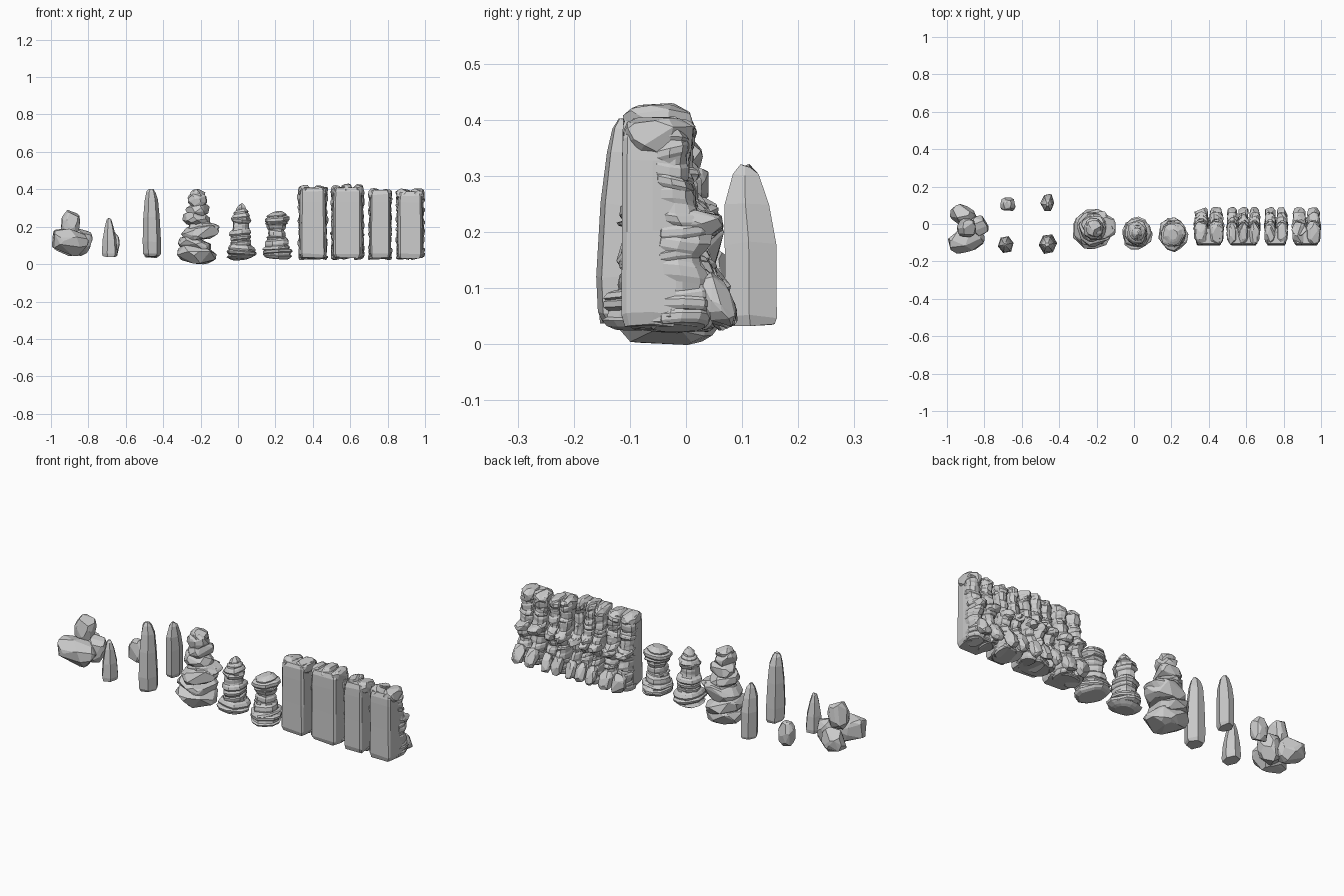
import bpy, bmesh, random
from math import sin, cos, tau, radians
from mathutils import Vector, Euler

if "Cube" in bpy.data.objects:
    bpy.data.objects.remove(bpy.data.objects["Cube"])


def finish(name, bm):
    bmesh.ops.recalc_face_normals(bm, faces=bm.faces[:])
    me = bpy.data.meshes.new(name)
    bm.to_mesh(me)
    bm.free()
    ob = bpy.data.objects.new(name, me)
    bpy.context.collection.objects.link(ob)
    return ob


def loft(name, rings):
    """Skin a list of equal-length point rings and cap both ends."""
    bm = bmesh.new()
    vs = [[bm.verts.new(p) for p in r] for r in rings]
    n = len(vs[0])
    for a, b in zip(vs, vs[1:]):
        for i in range(n):
            j = (i + 1) % n
            bm.faces.new((a[i], a[j], b[j], b[i]))
    bm.faces.new(vs[0][::-1])
    bm.faces.new(vs[-1])
    return finish(name, bm)


def boulder(name, lo, hi, seed, rot=(0, 0, 0), pts=40):
    """Faceted convex rock filling the box lo..hi (before rotation)."""
    rnd = random.Random(seed)
    raw = []
    for _ in range(pts):
        d = Vector((rnd.gauss(0, 1), rnd.gauss(0, 1), rnd.gauss(0, 1))).normalized()
        raw.append([(abs(c) ** 0.8) * (1 if c > 0 else -1) for c in d])
    mn = [min(p[k] for p in raw) for k in range(3)]
    mx = [max(p[k] for p in raw) for k in range(3)]
    e = Euler([radians(a) for a in rot])
    c = (Vector(lo) + Vector(hi)) / 2
    bm = bmesh.new()
    for p in raw:
        v = Vector([((p[k] - mn[k]) / (mx[k] - mn[k]) - .5) * (hi[k] - lo[k]) for k in range(3)])
        v.rotate(e)
        bm.verts.new(c + v)
    res = bmesh.ops.convex_hull(bm, input=bm.verts[:])
    junk = [g for g in res["geom_interior"] if isinstance(g, bmesh.types.BMVert)]
    bmesh.ops.delete(bm, geom=junk, context='VERTS')
    bmesh.ops.dissolve_limit(bm, angle_limit=radians(14), verts=bm.verts[:], edges=bm.edges[:])
    return finish(name, bm)


def sample(prof, z):
    for a, b in zip(prof, prof[1:]):
        if z <= b[0]:
            t = (z - a[0]) / (b[0] - a[0])
            return [p + (q - p) * t for p, q in zip(a, b)]
    return list(prof[-1])


def strata(name, prof, layers, n, rough, seed, pinch=.9, tip=.006):
    """Weathered layers. prof rows: z, centre x, centre y, radius x, radius y."""
    rnd = random.Random(seed)
    z0, z1 = prof[0][0], prof[-1][0]
    cuts = [z0] + sorted(z0 + (z1 - z0) * (i + rnd.uniform(-.35, .35)) / layers
                         for i in range(1, layers)) + [z1]
    rings = []
    for a, b in zip(cuts, cuts[1:]):
        lump = [1 + rnd.uniform(-rough, rough) for _ in range(n)]
        tilt = rnd.uniform(0, tau)
        for t, k in ((.03, pinch), (.3, 1), (.75, 1), (.97, pinch)):
            z = a + (b - a) * t
            _, cx, cy, rx, ry = sample(prof, z)
            rings.append([(cx + rx * k * lump[i] * cos(tau * i / n),
                           cy + ry * k * lump[i] * sin(tau * i / n),
                           z + tip * cos(tau * i / n - tilt) * min(1, (b - a) / .02))
                          for i in range(n)])
    return loft(name, rings)


def monolith(name, prof, n, seed):
    """Tall chiselled stone with straight irregular facets."""
    rnd = random.Random(seed)
    lump = [1 + rnd.uniform(-.06, .14) for _ in range(n)]
    ph = rnd.uniform(0, tau)
    return loft(name, [[(cx + rx * lump[i] * cos(ph + tau * i / n),
                         cy + ry * lump[i] * sin(ph + tau * i / n),
                         z + rnd.uniform(-.004, .004)) for i in range(n)]
                       for z, cx, cy, rx, ry in prof])


# Boulder cluster
for i, (lo, hi, rot) in enumerate([
        ((-1, -.15, .05), (-.80, -.025, .185), (0, 14, 14)),
        ((-.985, -.01, .04), (-.845, .10, .17), (0, -10, -25)),
        ((-.90, -.07, .045), (-.785, .04, .19), (0, 25, 15)),
        ((-.945, -.07, .14), (-.845, .03, .288), (0, 4, 0))]):
    boulder(f"cluster_boulder_{i + 1}", lo, hi, 11 + i, rot)

# Standing stones
monolith("tall_stone_front", [(.04, -.458, -.105, .038, .045), (.055, -.458, -.106, .047, .053),
         (.12, -.459, -.108, .048, .054), (.25, -.461, -.107, .043, .047),
         (.34, -.462, -.105, .035, .037), (.385, -.464, -.108, .024, .024),
         (.402, -.464, -.11, .012, .010)], 6, 3)
monolith("tall_stone_back", [(.035, -.462, .115, .030, .044), (.05, -.462, .113, .036, .050),
         (.18, -.462, .112, .036, .050), (.25, -.462, .106, .031, .043),
         (.30, -.462, .105, .020, .025), (.318, -.462, .105, .007, .009)], 6, 8)
monolith("small_stone_front", [(.04, -.685, -.11, .034, .042), (.06, -.685, -.11, .039, .044),
         (.13, -.686, -.11, .034, .039), (.20, -.688, -.11, .022, .026),
         (.235, -.69, -.11, .012, .013), (.243, -.69, -.11, .005, .006)], 6, 5)
boulder("small_stone_back", (-.715, .07, .04), (-.632, .143, .17), 21)

# Balanced rock pillar
for i, (lo, hi, rot) in enumerate([
        ((-.325, -.135, -.002), (-.115, .06, .105), (0, 5, 0)),
        ((-.32, -.12, .06), (-.14, .08, .145), (0, 14, 0)),
        ((-.30, -.115, .125), (-.11, .075, .215), (0, -14, 20)),
        ((-.27, -.09, .14), (-.10, .06, .235), (0, 8, 0)),
        ((-.29, -.09, .20), (-.145, .055, .275), (0, 12, 30)),
        ((-.28, -.085, .25), (-.15, .04, .325), (0, -10, 0)),
        ((-.27, -.08, .295), (-.165, .03, .385), (0, 5, 0)),
        ((-.255, -.07, .33), (-.175, .02, .402), (0, 0, 0))]):
    boulder(f"pillar_rock_{i + 1}", lo, hi, 40 + i, rot)


# Two weathered rock spires: rows of height and radius
def spire(name, cx, cy, rows, layers, seed):
    strata(name, [(z, cx, cy, r, r * 1.1) for z, r in rows], layers, 13, .11, seed, .9)


spire("pointed_spire", .015, -.05, [(.025, .045), (.04, .072), (.07, .080), (.095, .066), (.11, .055),
      (.14, .058), (.165, .062), (.185, .054), (.20, .042), (.225, .05), (.25, .057),
      (.27, .044), (.285, .032), (.305, .024), (.322, .008)], 11, 4)
spire("flat_spire", .207, -.055, [(.03, .065), (.045, .08), (.085, .078), (.105, .065), (.13, .06),
      (.15, .048), (.18, .046), (.20, .052), (.22, .062), (.245, .064), (.265, .05),
      (.28, .026)], 10, 9)

# Cliff walls: smooth tapered slab, layered back columns, feet, ledge and crown stones
BACK = [(.03, .05), (.06, .06), (.10, .062), (.13, .05), (.17, .033), (.19, .04), (.205, .055),
        (.23, .060), (.25, .038), (.27, .022), (.30, .022), (.33, .010), (.37, .012),
        (.39, .016), (.405, 0)]
PLAN = [(-.36, -.115), (.36, -.115), (.41, -.106), (.45, -.06), (.46, -.018),
        (-.46, -.018), (-.45, -.06), (-.41, -.106)]


def cliff(tag, x0, x1, cols, top, seed):
    rnd = random.Random(seed)
    cx, w = (x0 + x1) / 2, x1 - x0
    loft(f"{tag}_front_slab", [[(cx + px * w * s + rnd.uniform(-.002, .002),
                                 -.055 + (py + .055) * s, z + rnd.uniform(-.004, .004))
                                for px, py in PLAN]
                               for z, s in ((.034, .90), (.055, 1), (.2, .985), (.33, .98),
                                            (top - .04, .96), (top - .02, .84))])
    # flared plinth
    strata(f"{tag}_plinth", [(.03, cx, -.03, w * .49, .07), (.05, cx, -.03, w * .49, .07),
                             (.075, cx, -.025, w * .44, .05)], 2, 14, .05, seed)
    step = w / cols
    for c in range(cols):
        x = x0 + step * (c + .5)
        dy, hi = rnd.uniform(-.006, .004), top - rnd.uniform(.012, .03)
        prof = [(.03 + (z - .03) * (hi - .03) / .375, x,
                 (y + dy - .065) / 2, step * .49, (y + dy + .065) / 2) for z, y in BACK]
        strata(f"{tag}_column_{c + 1}", prof, 13, 10, .12, seed * 10 + c, .9, .009)
        # rounded foot stone and ledge stone on the back
        boulder(f"{tag}_foot_{c + 1}", (x - step * .46, .028, .025), (x + step * .46, .083, .128),
                seed * 20 + c, (24, 0, 0))
        boulder(f"{tag}_ledge_{c + 1}", (x - step * .47, -.02, .195), (x + step * .47, .066, .24),
                seed * 30 + c, (-8, 0, rnd.uniform(-12, 12)))
        # crown stones
        boulder(f"{tag}_crown_{c + 1}", (x - step * .5, -.112, top - .075),
                (x + step * .5, .012, top - rnd.uniform(0, .012)), seed * 40 + c,
                (rnd.uniform(-5, 3), 0, 0))


cliff("cliff_a", .32, .48, 2, .428, 1)
cliff("cliff_b", .495, .675, 3, .43, 2)
cliff("cliff_c", .697, .823, 2, .412, 3)
cliff("cliff_d", .845, .997, 2, .408, 4)
